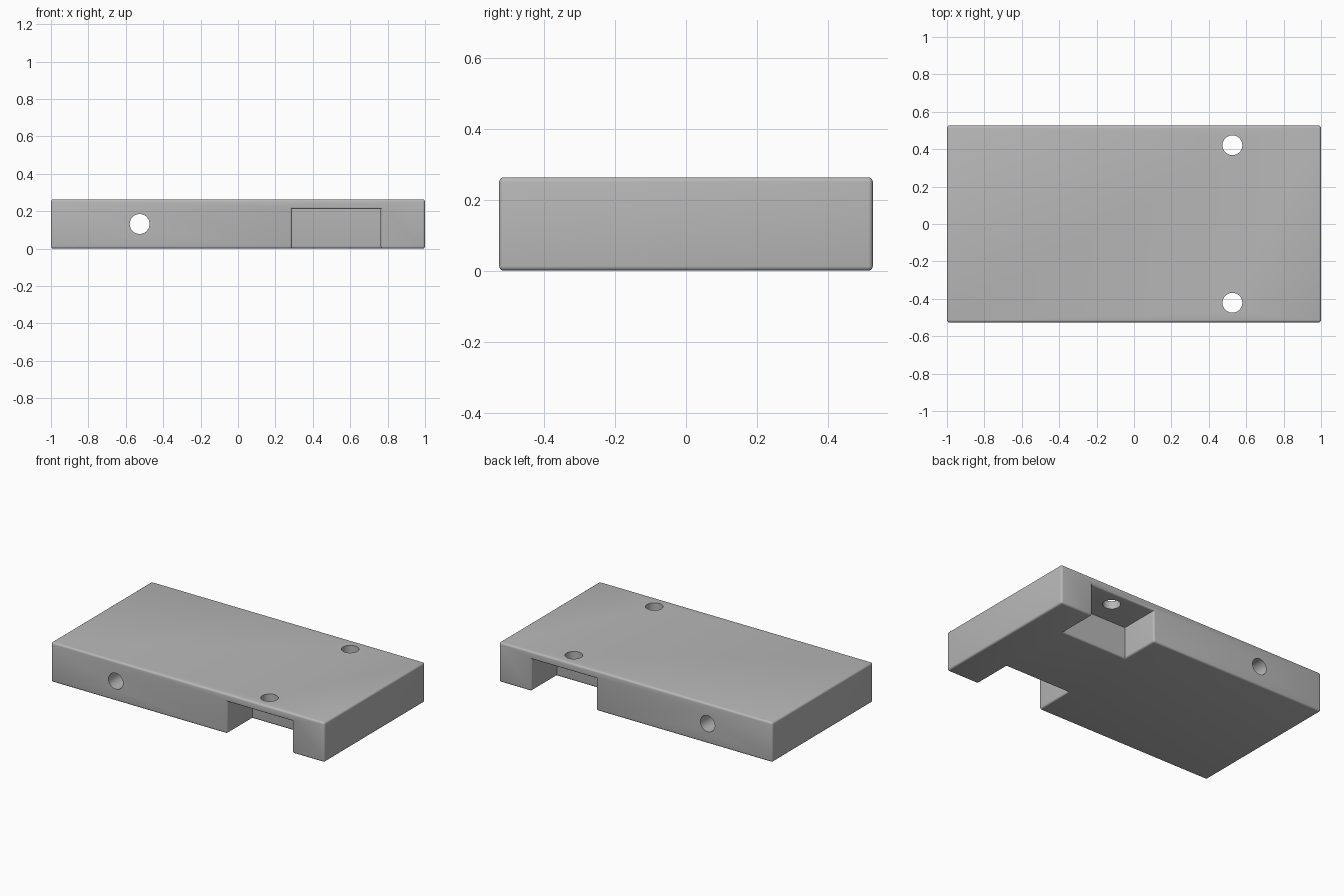
import bpy, bmesh, math
from mathutils import Vector

default_cube = bpy.data.objects.get("Cube")
if default_cube:
    bpy.data.objects.remove(default_cube, do_unlink=True)

# Main sizes
DEPTH, HEIGHT = 1.052, 0.263
POCKET_X, POCKET_W, POCKET_D, POCKET_H = 0.526, 0.474, 0.265, 0.211
HOLE_R, ROUND = 0.053, 0.013

grey = bpy.data.materials.new("light_grey")
grey.use_nodes = True
colour = (0.48, 0.48, 0.48, 1)
grey.diffuse_color = colour
grey.node_tree.nodes["Principled BSDF"].inputs["Base Color"].default_value = colour


def box(name, size, centre):
    bpy.ops.mesh.primitive_cube_add(size=1, location=centre)
    ob = bpy.context.object
    ob.name = name
    for v in ob.data.vertices:
        v.co = v.co * Vector(size)
    ob.data.materials.append(grey)
    return ob


def rod(name, length, centre, rotation=(0, 0, 0)):
    bpy.ops.mesh.primitive_cylinder_add(vertices=40, radius=HOLE_R, depth=length,
                                        location=centre, rotation=rotation)
    ob = bpy.context.object
    ob.name = name
    ob.data.materials.append(grey)
    return ob


def cut(target, cutter):
    mod = target.modifiers.new("cut", 'BOOLEAN')
    mod.operation = 'DIFFERENCE'
    mod.solver = 'EXACT'
    mod.object = cutter
    bpy.context.view_layer.update()
    bpy.context.view_layer.objects.active = target
    bpy.ops.object.modifier_apply(modifier=mod.name)
    bpy.data.objects.remove(cutter, do_unlink=True)


# Plate with an open pocket under the front and back edges
plate = box("mounting_plate", (2, DEPTH, HEIGHT), (0, 0, HEIGHT / 2))
for side in (-1, 1):
    cut(plate, box("pocket_cutter", (POCKET_W, POCKET_D * 2, POCKET_H * 2),
                   (POCKET_X, side * DEPTH / 2, 0)))

# Round the outward edges only, leaving inner corners sharp
bm = bmesh.new()
bm.from_mesh(plate.data)
bmesh.ops.dissolve_limit(bm, angle_limit=0.01, verts=bm.verts[:], edges=bm.edges[:])
outer = [e for e in bm.edges if e.is_manifold and e.calc_face_angle_signed() > 0.5]
bmesh.ops.bevel(bm, geom=outer, offset=ROUND, offset_type='OFFSET', segments=4,
                profile=0.5, affect='EDGES', clamp_overlap=True)
bm.to_mesh(plate.data)
bm.free()

# Screw holes above the pockets, and a cross hole through the depth
for side in (-1, 1):
    cut(plate, rod("screw_hole_cutter", 1, (POCKET_X, side * 0.421, HEIGHT / 2)))
cut(plate, rod("cross_hole_cutter", 2, (-POCKET_X, 0, HEIGHT / 2), (math.pi / 2, 0, 0)))

bpy.ops.object.select_all(action='DESELECT')
plate.select_set(True)
bpy.context.view_layer.objects.active = plate
bpy.ops.object.shade_smooth_by_angle(angle=math.radians(35))
